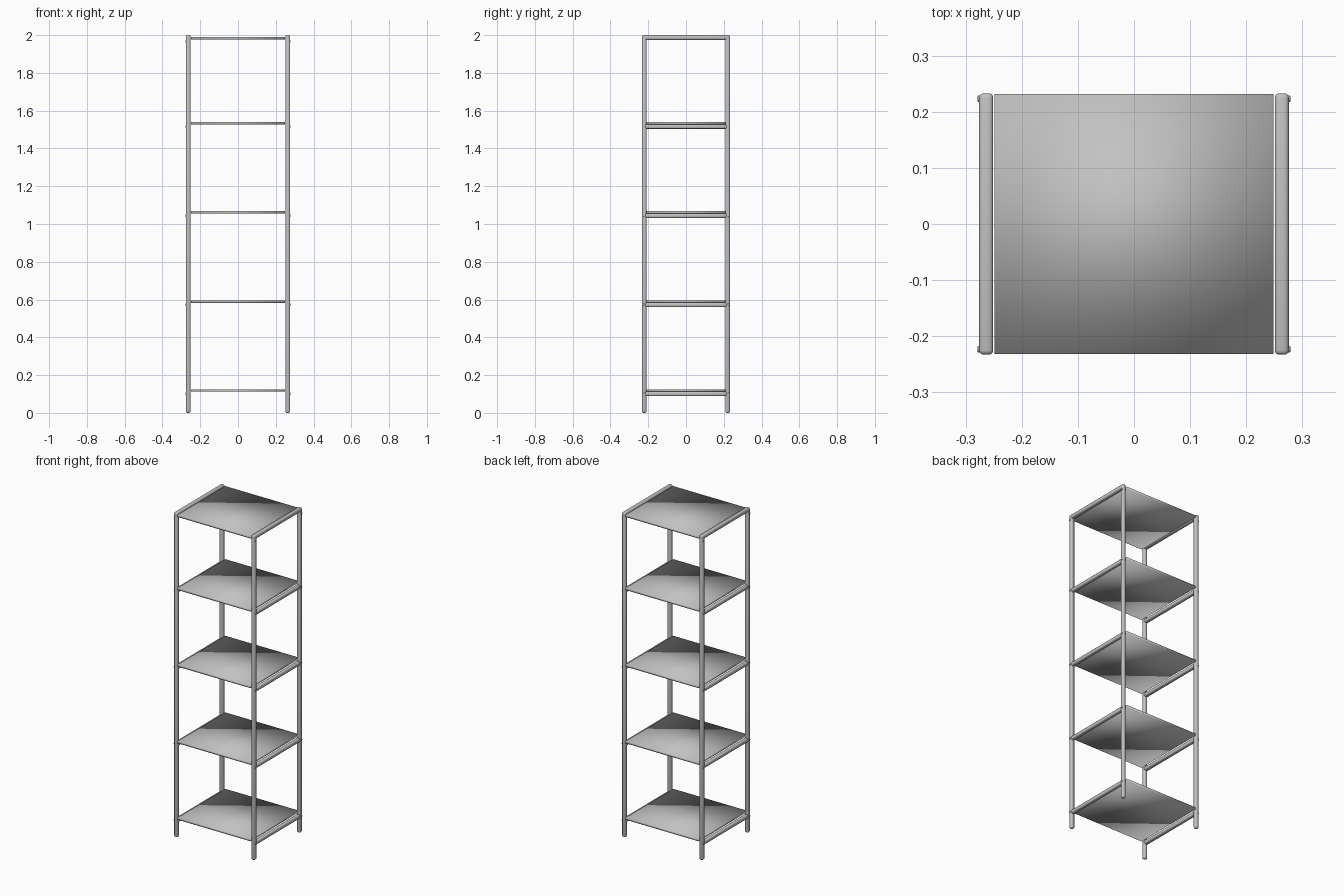
import bpy, math

old = bpy.data.objects.get("Cube")
if old:
    bpy.data.objects.remove(old, do_unlink=True)

# One painted steel colour
steel = bpy.data.materials.new("grey_steel")
steel.use_nodes = True
grey = (0.54, 0.54, 0.54, 1)
steel.diffuse_color = grey
steel.node_tree.nodes["Principled BSDF"].inputs["Base Color"].default_value = grey


def finish(obj, name, bevel):
    obj.name = name
    obj.data.materials.append(steel)
    if bevel:
        mod = obj.modifiers.new("rounded_edges", "BEVEL")
        mod.width, mod.segments = bevel, 3
    bpy.ops.object.shade_smooth()


def box(name, low, high, bevel=0):
    bpy.ops.mesh.primitive_cube_add(
        size=1, location=[(a + b) / 2 for a, b in zip(low, high)])
    obj = bpy.context.object
    obj.scale = [b - a for a, b in zip(low, high)]
    bpy.ops.object.transform_apply(location=False, rotation=False, scale=True)
    finish(obj, name, bevel)


def bolt(name, x, y, z):
    bpy.ops.mesh.primitive_cylinder_add(
        vertices=16, radius=0.006, depth=0.005, location=(x, y, z),
        rotation=(0, math.pi / 2, 0))
    finish(bpy.context.object, name, 0.001)


X_IN, X_OUT, Y_IN, Y_OUT = 0.251, 0.276, 0.209, 0.233
SHELF_TOPS = [0.125, 0.596, 1.068, 1.54, 1.99]

for side, sx in (("left", 1), ("right", -1)):
    xs = sorted((sx * X_IN, sx * X_OUT))

    # Round-cornered tube posts
    for end, sy in (("front", -1), ("back", 1)):
        ys = sorted((sy * Y_IN, sy * Y_OUT))
        box(f"{end}_{side}_post", (xs[0], ys[0], 0), (xs[1], ys[1], 1.995), 0.009)

    # Side rails under each shelf, with the top one capping the posts
    for i, top in enumerate(SHELF_TOPS):
        is_top = i == len(SHELF_TOPS) - 1
        reach = Y_OUT if is_top else Y_IN + 0.008
        low = 1.975 if is_top else top - 0.036
        high = 2.0 if is_top else top - 0.012
        box(f"{side}_rail_{i + 1}", (xs[0], -reach, low), (xs[1], reach, high), 0.008)
        # Bolt heads on the outer faces
        for end, sy in (("front", -1), ("back", 1)):
            bolt(f"{end}_{side}_bolt_{i + 1}", sx * X_OUT, sy * 0.223, top - 0.024)

# Thin shelves between the side frames, softly shaded over their edges
for i, top in enumerate(SHELF_TOPS):
    box(f"shelf_{i + 1}", (-0.249, -0.232, top - 0.013), (0.249, 0.232, top))
